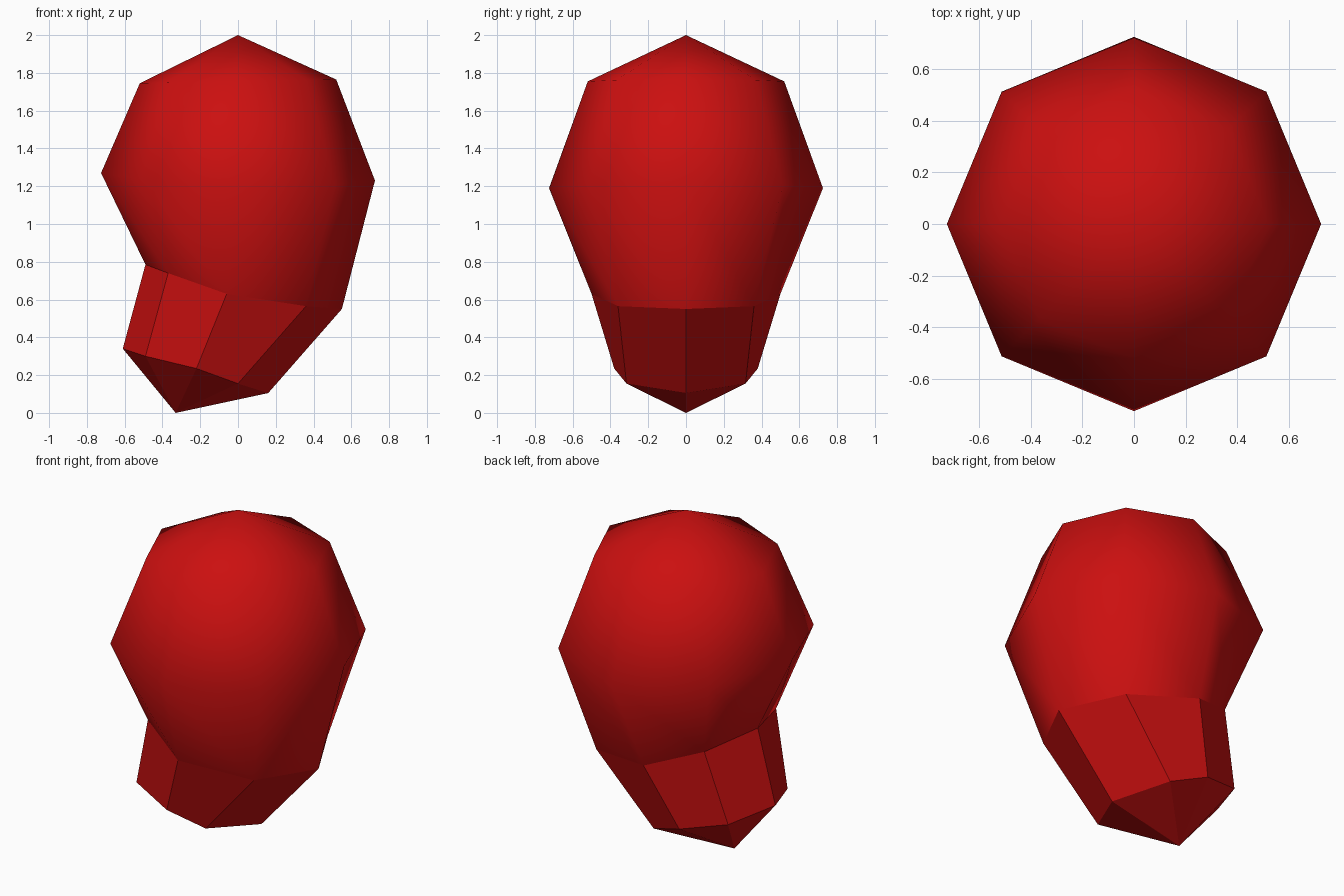
import bpy, bmesh
from math import sin, cos, pi

cube = bpy.data.objects.get("Cube")
if cube:
    bpy.data.objects.remove(cube, do_unlink=True)

# Red material
red = bpy.data.materials.new("red")
red.use_nodes = True
colour = (0.6, 0.005, 0.005, 1)
red.diffuse_color = colour
red.node_tree.nodes["Principled BSDF"].inputs["Base Color"].default_value = colour

bm = bmesh.new()


def round_ring(radius, height, tilt=0, lift=0):
    """Eight-sided ring, slightly tilted and raised along the x axis."""
    angles = [i * pi / 4 for i in range(8)]
    return [bm.verts.new((radius * cos(a), radius * sin(a),
                          height + tilt * cos(a) + lift * cos(a) ** 2)) for a in angles]


def mirrored_ring(half):
    """Ring from five (x, y, z) points running from +x to -x, mirrored in y."""
    points = half + [(x, -y, z) for x, y, z in half[-2:0:-1]]
    return [bm.verts.new(p) for p in points]


def bridge(upper, lower, smooth):
    for i in range(8):
        j = (i + 1) % 8
        bm.faces.new((upper[i], lower[i], lower[j], upper[j])).smooth = smooth


def cap(ring, tip, smooth):
    point = bm.verts.new(tip)
    for i in range(8):
        bm.faces.new((ring[i], ring[(i + 1) % 8], point)).smooth = smooth


# Rounded crown and bent neck cross-sections
crown = round_ring(0.52, 1.755, tilt=0.01)
middle = round_ring(0.725, 1.19, tilt=-0.02, lift=0.06)
collar = mirrored_ring([(0.55, 0, 0.55), (0.36, 0.36, 0.565), (-0.06, 0.5, 0.63),
                        (-0.37, 0.35, 0.74), (-0.49, 0, 0.785)])
neck = mirrored_ring([(0.16, 0, 0.105), (0, 0.315, 0.155), (-0.22, 0.38, 0.235),
                      (-0.49, 0.29, 0.3), (-0.61, 0, 0.34)])

# Smooth dome, faceted neck and point
cap(crown, (0, 0, 2), True)
bridge(crown, middle, True)
bridge(middle, collar, True)
bridge(collar, neck, False)
cap(neck, (-0.33, 0, 0), False)

bmesh.ops.recalc_face_normals(bm, faces=bm.faces)
mesh = bpy.data.meshes.new("bent_bulb")
bm.to_mesh(mesh)
bm.free()
mesh.materials.append(red)
bulb = bpy.data.objects.new("bent_bulb", mesh)
bpy.context.collection.objects.link(bulb)
